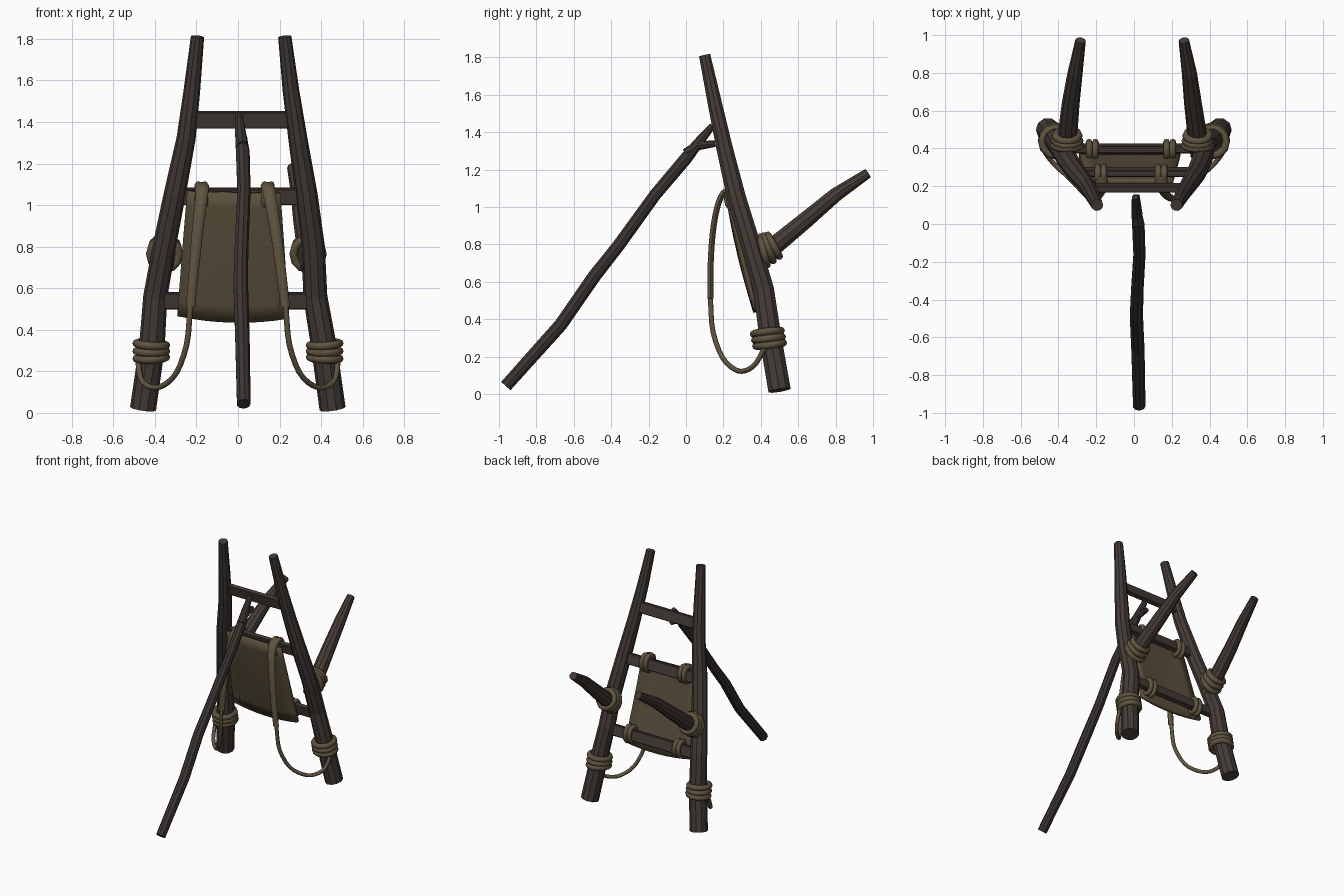
import bpy, bmesh, math
from mathutils import Vector, Matrix

if "Cube" in bpy.data.objects:
    bpy.data.objects.remove(bpy.data.objects["Cube"])


def material(name, rgb):
    m = bpy.data.materials.new(name)
    m.diffuse_color = (*rgb, 1)
    m.use_nodes = True
    m.node_tree.nodes["Principled BSDF"].inputs["Base Color"].default_value = m.diffuse_color
    return m


WOOD = material("dark_wood", (0.058, 0.044, 0.037))
STICK = material("stick_wood", (0.045, 0.036, 0.032))
ROPE = material("straw_rope", (0.115, 0.088, 0.05))
CLOTH = material("woven_cloth", (0.10, 0.077, 0.044))


def finish(bm, name, mat, smooth=0):
    bmesh.ops.recalc_face_normals(bm, faces=bm.faces)
    me = bpy.data.meshes.new(name)
    bm.to_mesh(me)
    bm.free()
    me.materials.append(mat)
    ob = bpy.data.objects.new(name, me)
    bpy.context.collection.objects.link(ob)
    if smooth:
        bpy.ops.object.select_all(action='DESELECT')
        ob.select_set(True)
        bpy.context.view_layer.objects.active = ob
        bpy.ops.object.shade_smooth_by_angle(angle=math.radians(smooth))
    return ob


def sweep(name, pts, radii, mat, sides=10, ref=(1, 0, 0), closed=False, smooth=0):
    """Tube through pts; each radius is a number or (along ref, across ref)."""
    pts, n, ref = [Vector(p) for p in pts], len(pts), Vector(ref)
    bm, rings = bmesh.new(), []
    for i, p in enumerate(pts):
        a = pts[(i - 1) % n] if closed else pts[max(i - 1, 0)]
        b = pts[(i + 1) % n] if closed else pts[min(i + 1, n - 1)]
        t = (b - a).normalized()
        s = (ref - t * ref.dot(t)).normalized()
        u = t.cross(s)
        r = radii[i] if isinstance(radii, list) else radii
        rs, ru = r if isinstance(r, tuple) else (r, r)
        rings.append([bm.verts.new(p + s * rs * math.cos(k * math.tau / sides)
                                   + u * ru * math.sin(k * math.tau / sides)) for k in range(sides)])
    for i in range(n if closed else n - 1):
        A, B = rings[i], rings[(i + 1) % n]
        for k in range(sides):
            j = (k + 1) % sides
            bm.faces.new((A[k], A[j], B[j], B[k]))
    if not closed:
        bm.faces.new(rings[0])
        bm.faces.new(rings[-1])
    return finish(bm, name, mat, smooth)


def curve(pts, steps=3):
    """Catmull-Rom refinement of a path."""
    p = [Vector(q) for q in pts]
    p = [p[0]] + p + [p[-1]]
    out = []
    for a, b, c, d in zip(p, p[1:], p[2:], p[3:]):
        for k in range(steps):
            t = k / steps
            out.append(0.5 * (2 * b + (c - a) * t + (2 * a - 5 * b + 4 * c - d) * t * t
                              + (3 * b - a - 3 * c + d) * t ** 3))
    return out + [p[-1]]


def ring(name, c, axis, ru, rv, tube, segs=12, mat=ROPE):
    """Elliptical rope loop around an axis; ru is the x-side radius."""
    axis = Vector(axis).normalized()
    u = Vector((1, 0, 0)) if abs(axis.x) < 0.8 else Vector((0, 1, 0))
    u = (u - axis * u.dot(axis)).normalized()
    v = axis.cross(u)
    pts = [Vector(c) + u * ru * math.cos(k * math.tau / segs) + v * rv * math.sin(k * math.tau / segs)
           for k in range(segs)]
    return sweep(name, pts, tube, mat, 8, axis, True, 50)


# Upright poles (crooked, tapering)
ys_zs = [(0.50, 0.02), (0.45, 0.31), (0.415, 0.56), (0.345, 0.80), (0.27, 1.05), (0.205, 1.32), (0.155, 1.55), (0.10, 1.81)]
pole_r = [0.063, 0.062, 0.058, 0.056, 0.053, 0.046, 0.04, 0.032]
pole_x = {"left": [-0.457, -0.415, -0.398, -0.355, -0.305, -0.25, -0.222, -0.195],
          "right": [0.455, 0.415, 0.372, 0.362, 0.33, 0.288, 0.255, 0.225]}
for side, xs in pole_x.items():
    sweep(side + "_pole", [(x, y, z) for x, (y, z) in zip(xs, ys_zs)], pole_r, WOOD)

# Rear carrying arms, with rope lashings at their roots and on the pole feet
arms = {"left": [(-0.362, 0.36, 0.70), (-0.352, 0.47, 0.79), (-0.335, 0.64, 0.93), (-0.312, 0.80, 1.065), (-0.283, 0.972, 1.18)],
        "right": [(0.352, 0.36, 0.70), (0.335, 0.47, 0.79), (0.312, 0.64, 0.93), (0.293, 0.80, 1.065), (0.264, 0.972, 1.18)]}
for side, path in arms.items():
    sg = -1 if side == "left" else 1
    sweep(side + "_arm", path, [0.052, 0.052, 0.047, 0.04, 0.028], WOOD)
    for i, (dy, tilt) in enumerate([(0.415, 0.25), (0.44, 0.4), (0.468, 0.55)]):
        ring(f"{side}_arm_lashing_{i}", (sg * 0.345 - 0.008, dy, 0.765 + i * 0.014), (0, 1, tilt),
             0.07 - i * 0.004, 0.076 - i * 0.006, 0.02)
    for i, z in enumerate([0.265, 0.297, 0.33]):
        ring(f"{side}_foot_lashing_{i}", (sg * 0.417, 0.447 - i * 0.006, z),
             (sg * (0.05 - 0.06 * i), -0.12, 1), 0.071, 0.074, 0.02)

# Flat crossbars
for name, half, y, z in [("top", 0.25, 0.192, 1.41), ("middle", 0.31, 0.275, 1.042), ("lower", 0.38, 0.40, 0.54)]:
    bm = bmesh.new()
    bmesh.ops.create_cube(bm, size=1, matrix=Matrix.Translation((0.008, y, z)) @ Matrix.Rotation(0.24, 4, 'X')
                          @ Matrix.Diagonal((half * 2, 0.036, 0.08, 1)))
    bmesh.ops.bevel(bm, geom=bm.edges[:], offset=0.005, segments=1, affect='EDGES')
    finish(bm, name + "_crossbar", WOOD)

# Woven back panel: slightly sagging trapezoid
bm = bmesh.new()
N = 8
grid = []
for j in range(N + 1):
    v = j / N
    row = []
    for i in range(N + 1):
        u = i / N
        w = 4 * u * (1 - u)
        x = (-0.245 - 0.047 * v) * (1 - u) + (0.205 + 0.04 * v) * u
        z = 1.068 - 0.60 * v - 0.025 * w * v - 0.012 * u
        y = 0.222 + 0.148 * v - 0.012 * w * math.sin(math.pi * v)
        row.append(bm.verts.new((x, y, z)))
    grid.append(row)
for j in range(N):
    for i in range(N):
        bm.faces.new((grid[j][i], grid[j + 1][i], grid[j + 1][i + 1], grid[j][i + 1]))
panel = finish(bm, "back_panel", CLOTH, 40)
mod = panel.modifiers.new("thickness", 'SOLIDIFY')
mod.thickness = 0.022
mod.offset = 0

for side, sg in (("left", -1), ("right", 1)):
    # Padded shoulder strap, hooked over the middle bar
    off = -0.016
    strap = [(0.158, 0.255, 1.095), (0.16, 0.20, 1.075), (0.172, 0.165, 0.99), (0.19, 0.143, 0.86),
             (0.208, 0.132, 0.70), (0.228, 0.13, 0.51)]
    path = curve([(sg * x + off * (1 - i / 5), y, z) for i, (x, y, z) in enumerate(strap)])
    m = len(path) - 1
    sweep(side + "_shoulder_strap", path, [(0.034 - 0.012 * k / m, 0.016) for k in range(m + 1)], ROPE, 8, smooth=50)
    # Rope running from the strap down to the pole foot
    rope = [(0.222, 0.131, 0.62), (0.232, 0.132, 0.48), (0.247, 0.145, 0.33), (0.295, 0.195, 0.195),
            (0.36, 0.26, 0.132), (0.42, 0.315, 0.124), (0.468, 0.375, 0.165), (0.482, 0.43, 0.27)]
    sweep(side + "_strap_rope", curve([(sg * x, y, z) for x, y, z in rope]), 0.0135, ROPE, 8, smooth=50)
    # Double ties holding the panel on the bars
    for bar, x, y, z in (("middle", 0.16, 0.262, 1.042), ("lower", 0.205, 0.392, 0.54)):
        for k in (-1, 1):
            tie = ring(f"{side}_{bar}_tie_{'inner' if k < 0 else 'outer'}",
                       (sg * x - 0.016 + k * 0.017, y, z), (1, 0, 0.03 * k), 0.042, 0.056, 0.017)

# Forked prop stick leaning on the top bar
sweep("prop_stick", [(0.027, -0.963, 0.043), (0.02, -0.67, 0.37), (0.012, -0.49, 0.63), (0.016, -0.36, 0.795),
                     (0.028, -0.165, 1.065), (0.022, 0.0, 1.26), (0.01, 0.08, 1.36), (0.005, 0.142, 1.435)],
      [0.034, 0.036, 0.036, 0.034, 0.033, 0.034, 0.026, 0.017], STICK, 9)
sweep("prop_stick_fork", [(0.022, 0.0, 1.285), (0.018, 0.06, 1.328), (0.012, 0.155, 1.338)],
      [0.028, 0.026, 0.017], STICK, 8)
